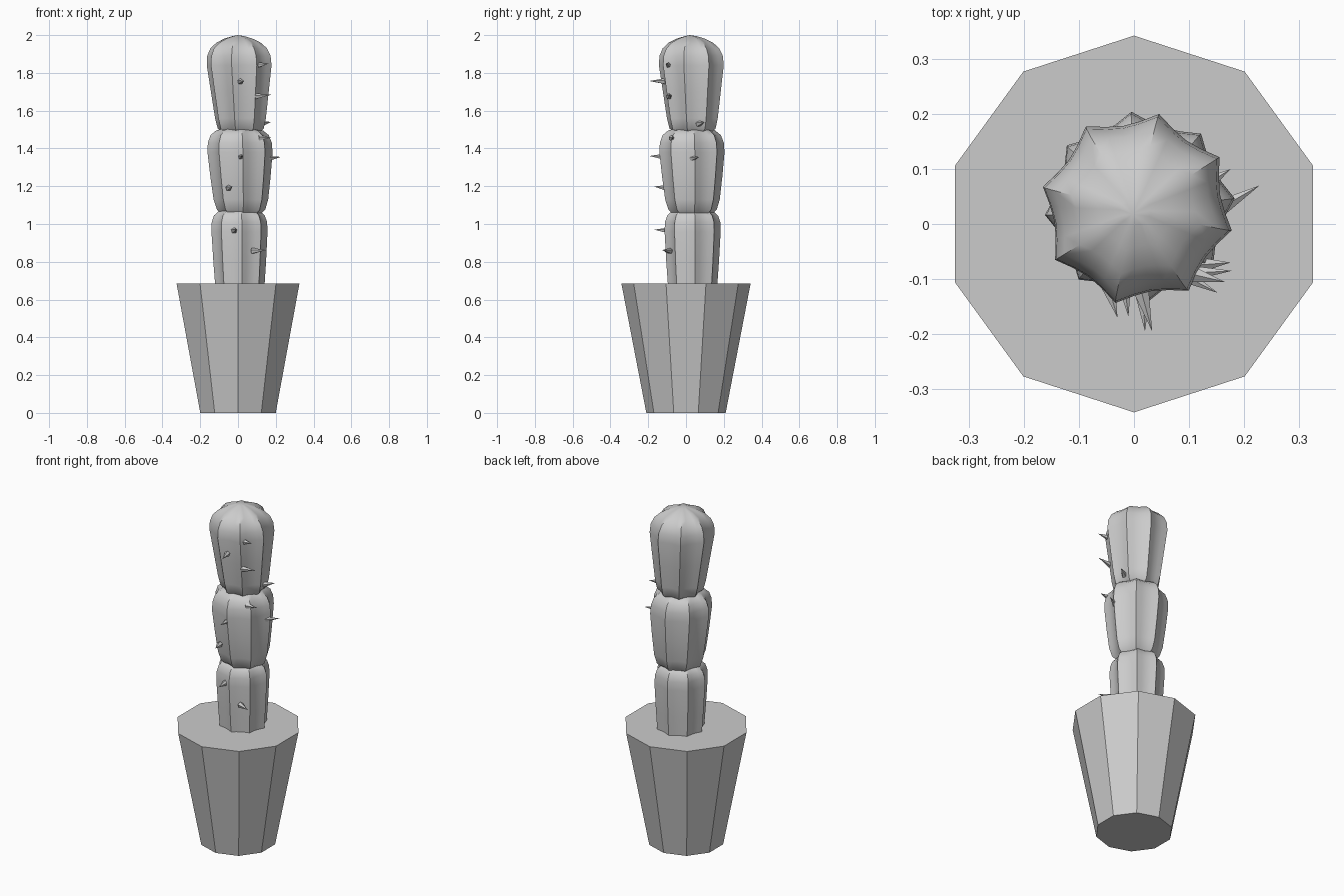
import bpy, bmesh, math
from mathutils import Vector

cube = bpy.data.objects.get("Cube")
if cube:
    bpy.data.objects.remove(cube)

gray = bpy.data.materials.new("plain gray")
gray.use_nodes = True
gray.diffuse_color = (0.6, 0.6, 0.6, 1)
gray.node_tree.nodes["Principled BSDF"].inputs["Base Color"].default_value = (0.6, 0.6, 0.6, 1)


def finish(name, bm, smooth=False):
    bmesh.ops.recalc_face_normals(bm, faces=bm.faces)
    mesh = bpy.data.meshes.new(name)
    bm.to_mesh(mesh)
    bm.free()
    mesh.materials.append(gray)
    obj = bpy.data.objects.new(name, mesh)
    bpy.context.collection.objects.link(obj)
    if smooth:
        bpy.ops.object.select_all(action="DESELECT")
        obj.select_set(True)
        bpy.context.view_layer.objects.active = obj
        bpy.ops.object.shade_smooth_by_angle(angle=math.radians(38))
    return obj


# Ten-sided tapered pot with a closed top
bm = bmesh.new()
bmesh.ops.create_cone(bm, cap_ends=True, segments=10, radius1=0.21, radius2=0.342, depth=0.685)
bmesh.ops.translate(bm, verts=bm.verts, vec=(0, 0, 0.3425))
pot = finish("pot", bm)

# Ribbed cactus segments: sharp ridges with shallow rounded valleys
RIBS, STEPS = 8, 4
SCALLOP = (1.0, 0.9, 0.865, 0.9)


def segment(name, low, high, turn, profile, apex):
    """Loft a scalloped outline from low to high centre; profile holds (z, radius)."""
    bm = bmesh.new()
    z0, z1 = profile[0][0], apex[2]
    count = RIBS * STEPS
    rings = []
    for z, radius in profile:
        centre = Vector(low).lerp(Vector(high), (z - z0) / (z1 - z0))
        ring = []
        for i in range(count):
            a = math.radians(turn) + math.tau * i / count
            r = radius * SCALLOP[i % STEPS]
            ring.append(bm.verts.new((centre.x + r * math.cos(a), centre.y + r * math.sin(a), z)))
        rings.append(ring)
    for lower, upper in zip(rings, rings[1:]):
        for i in range(count):
            j = (i + 1) % count
            bm.faces.new((lower[i], lower[j], upper[j], upper[i]))
    tip = bm.verts.new(apex)
    for i in range(count):
        bm.faces.new((rings[-1][i], rings[-1][(i + 1) % count], tip))
    bm.faces.new(rings[0])
    return finish(name, bm, smooth=True)


segment("lower_segment", (0.01, 0.035), (0.007, 0.035), 5,
        [(0.66, 0.13), (0.8, 0.14), (0.96, 0.149), (1.01, 0.147), (1.045, 0.135), (1.068, 0.11), (1.08, 0.07)],
        (0.007, 0.035, 1.085))
segment("middle_segment", (0.017, 0.035), (0.008, 0.03), 5,
        [(1.05, 0.10), (1.075, 0.128), (1.13, 0.145), (1.25, 0.16), (1.38, 0.173), (1.43, 0.17),
         (1.47, 0.155), (1.495, 0.125), (1.51, 0.07)],
        (0.008, 0.03, 1.515))
segment("upper_segment", (0.015, 0.035), (0.002, 0.025), 32,
        [(1.485, 0.10), (1.505, 0.125), (1.56, 0.138), (1.7, 0.157), (1.84, 0.176), (1.89, 0.172),
         (1.93, 0.154), (1.96, 0.12), (1.982, 0.075), (1.995, 0.03)],
        (-0.003, 0.018, 2.0))


# Small pyramid spines, each from a base point to a tip
def spine(index, base, tip, radius=0.017):
    base, tip = Vector(base), Vector(tip)
    way = tip - base
    bm = bmesh.new()
    bmesh.ops.create_cone(bm, cap_ends=True, segments=5, radius1=radius, radius2=0, depth=way.length)
    bmesh.ops.translate(bm, verts=bm.verts, vec=(0, 0, way.length / 2))
    bmesh.ops.rotate(bm, verts=bm.verts, matrix=way.to_track_quat("Z", "Y").to_matrix())
    bmesh.ops.translate(bm, verts=bm.verts, vec=base)
    finish(f"spine_{index}", bm)


SPINES = [
    ((0.10, -0.09, 1.84), (0.165, -0.105, 1.85)),
    ((0.01, -0.11, 1.755), (0.033, -0.195, 1.757)),
    ((0.09, -0.09, 1.675), (0.178, -0.085, 1.685)),
    ((0.12, 0.065, 1.53), (0.176, 0.10, 1.54)),
    ((0.11, -0.075, 1.455), (0.175, -0.07, 1.457)),
    ((0.015, -0.115, 1.355), (0.02, -0.195, 1.36)),
    ((0.15, 0.025, 1.345), (0.228, 0.07, 1.355)),
    ((-0.05, -0.10, 1.19), (-0.03, -0.17, 1.198)),
    ((-0.02, -0.09, 0.965), (-0.01, -0.168, 0.97)),
    ((0.075, -0.085, 0.857), (0.152, -0.125, 0.862)),
]
for n, (base, tip) in enumerate(SPINES, 1):
    spine(n, base, tip)
